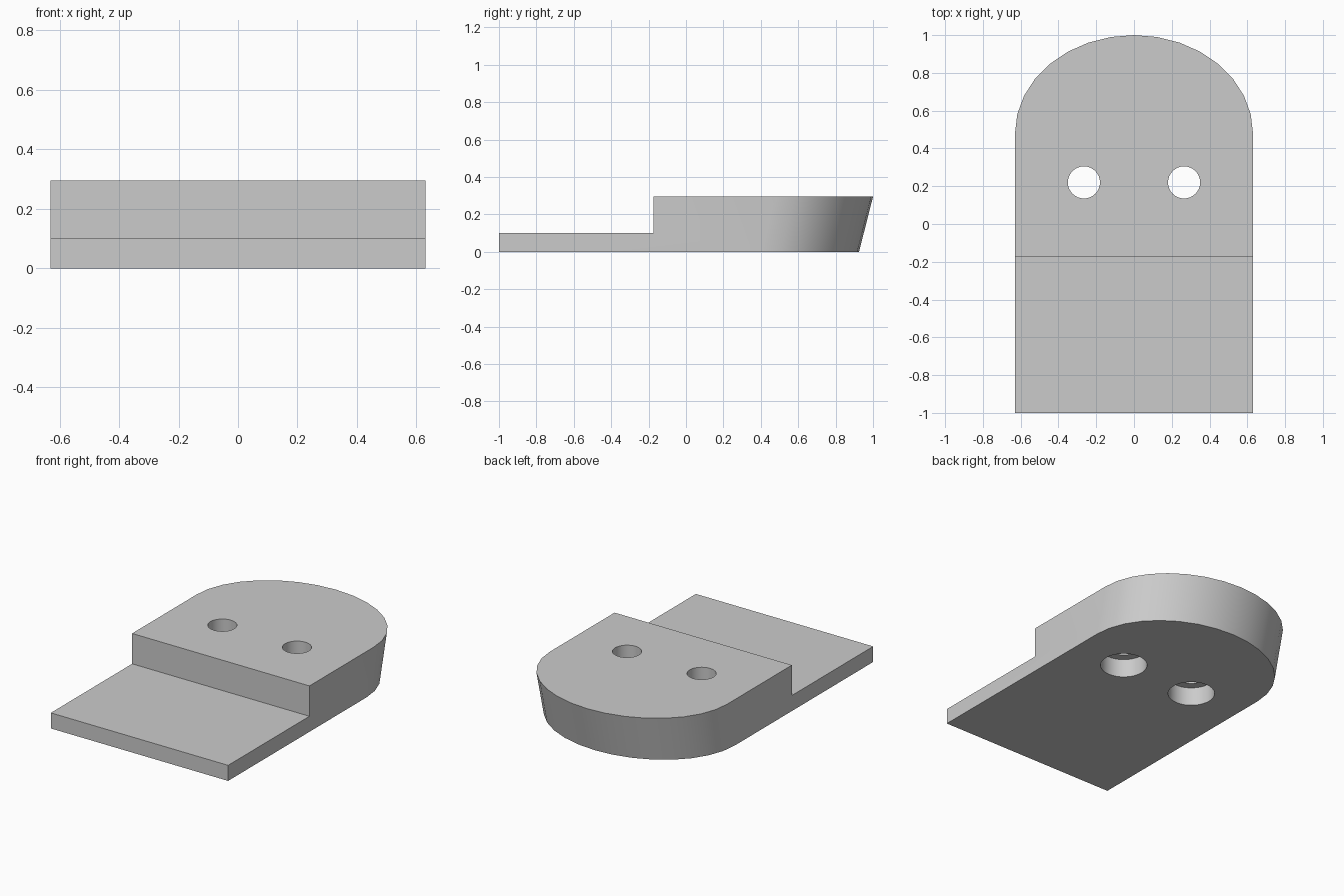
import bpy
import bmesh
from math import sin, cos, pi, radians

HALF_W, TOP, STEP_Z, STEP_Y = 0.63, 0.295, 0.1, -0.175
ARC_Y, ARC_DEPTH, LEAN, ARC_SIDES = 0.48, 0.52, 0.075, 16

old = bpy.data.objects.get("Cube")
if old:
    bpy.data.objects.remove(old, do_unlink=True)

grey = bpy.data.materials.new("plain grey")
grey.use_nodes = True
colour = (0.6, 0.6, 0.6, 1)
grey.diffuse_color = colour
grey.node_tree.nodes["Principled BSDF"].inputs["Base Color"].default_value = colour


def loft(name, lower, upper):
    """Closed solid between two matching counter-clockwise outlines."""
    bm = bmesh.new()
    a = [bm.verts.new(p) for p in lower]
    b = [bm.verts.new(p) for p in upper]
    bm.faces.new(a[::-1])
    bm.faces.new(b)
    for i in range(len(a)):
        j = (i + 1) % len(a)
        bm.faces.new((a[i], a[j], b[j], b[i]))
    mesh = bpy.data.meshes.new(name)
    bm.to_mesh(mesh)
    bm.free()
    obj = bpy.data.objects.new(name, mesh)
    bpy.context.collection.objects.link(obj)
    mesh.materials.append(grey)
    return obj


def outline(z, arc_y):
    """Square front corners and a rounded back end."""
    arc = [(HALF_W * cos(pi * i / ARC_SIDES),
            arc_y + ARC_DEPTH * sin(pi * i / ARC_SIDES), z)
           for i in range(ARC_SIDES + 1)]
    return [(-HALF_W, -1, z), (HALF_W, -1, z)] + arc


def circle(x, y, z, r, sides=32):
    return [(x + r * cos(2 * pi * i / sides), y + r * sin(2 * pi * i / sides), z)
            for i in range(sides)]


def rectangle(z):
    return [(-1, -2, z), (1, -2, z), (1, STEP_Y, z), (-1, STEP_Y, z)]


# Block with a rounded end that leans outward towards the top
body = loft("stepped_block", outline(0, ARC_Y - LEAN), outline(TOP, ARC_Y))

# Cutters: front step, then a screw hole and wider counterbore on each side
cutters = [loft("step_cutter", rectangle(STEP_Z), rectangle(1))]
for side, x in (("left", 0.265), ("right", -0.265)):
    for part, r, low, high in (("hole", 0.085, -0.1, 0.5),
                               ("counterbore", 0.14, -0.2, 0.12)):
        cutters.append(loft(f"{side}_{part}_cutter",
                            circle(x, 0.22, low, r), circle(x, 0.22, high, r)))

bpy.ops.object.select_all(action="DESELECT")
bpy.context.view_layer.objects.active = body
body.select_set(True)
for cutter in cutters:
    cut = body.modifiers.new(cutter.name, "BOOLEAN")
    cut.operation = "DIFFERENCE"
    cut.solver = "EXACT"
    cut.object = cutter
    bpy.ops.object.modifier_apply(modifier=cut.name)
    bpy.data.objects.remove(cutter, do_unlink=True)

bpy.ops.object.shade_smooth_by_angle(angle=radians(30))
